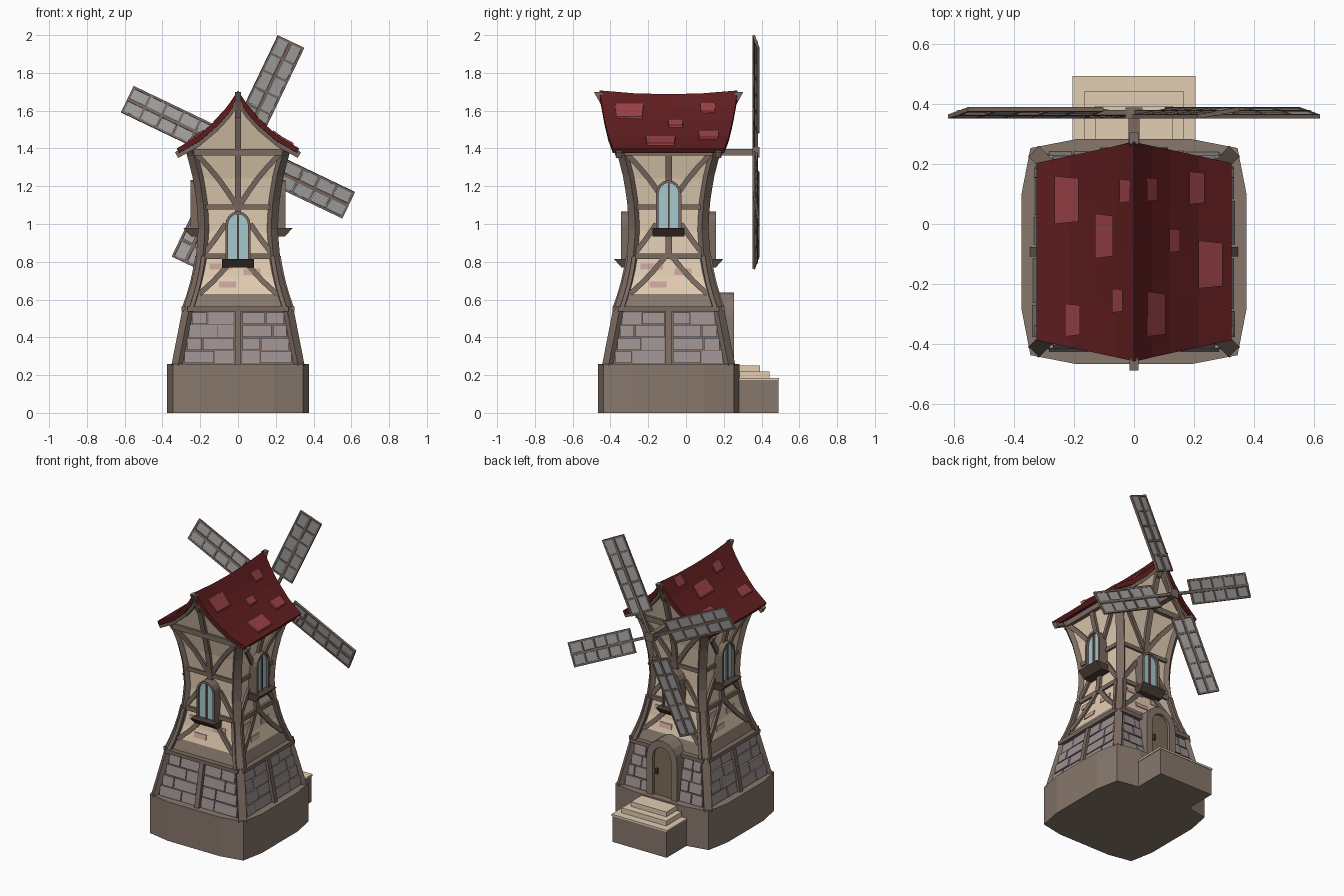
import bpy, bmesh, math, random
from mathutils import Vector, Matrix

if "Cube" in bpy.data.objects:
    bpy.data.objects.remove(bpy.data.objects["Cube"])

random.seed(4)
CY = -0.092                                   # tower axis in y
SIDES = [math.radians(d) for d in (-90, 0, 90, 180)]   # front, right, back, left

def material(name, r, g, b):
    m = bpy.data.materials.new(name)
    m.diffuse_color = (r, g, b, 1)
    m.use_nodes = True
    m.node_tree.nodes["Principled BSDF"].inputs["Base Color"].default_value = m.diffuse_color
    return m

WOOD = material("wood", .242, .184, .15)
TIMBER = material("timber", .2, .145, .118)
DARK = material("dark_wood", .08, .053, .042)
CREAM = material("plaster", .76, .61, .445)
RED = material("roof_red", .115, .012, .013)
PINK = material("tile_red", .3, .05, .06)
BRICKPINK = material("worn_brick", .6, .36, .33)
STONE = material("stone", .32, .275, .27)
GLASS = material("glass", .38, .58, .6)
SAIL = material("sail_grey", .36, .36, .36)
DOOR = material("door_wood", .2, .155, .1)

def finish(name, bm, mat):
    bmesh.ops.recalc_face_normals(bm, faces=bm.faces[:])
    me = bpy.data.meshes.new(name)
    bm.to_mesh(me)
    bm.free()
    me.materials.append(mat)
    ob = bpy.data.objects.new(name, me)
    bpy.context.collection.objects.link(ob)
    return ob

def interp(table, x):
    for (a, va), (b, vb) in zip(table, table[1:]):
        if x <= b:
            return va + (vb - va) * (x - a) / (b - a)
    return table[-1][1]

WALL = [(.26, .325), (.55, .268), (.63, .24), (.72, .215), (.83, .196), (.96, .185),
        (1.09, .19), (1.24, .212), (1.38, .248), (1.70, .34)]

def half(z):
    return interp(WALL, z)

def at(a, u, z, dist):
    """Point facing angle a: u sideways, dist outward from the tower axis."""
    return Vector((math.cos(a) * dist - math.sin(a) * u,
                   CY + math.sin(a) * dist + math.cos(a) * u, z))

def loft(bm, rings):
    """Join rings of points with quads and cap both ends."""
    vs = [[bm.verts.new(p) for p in r] for r in rings]
    n = len(vs[0])
    for r, s in zip(vs, vs[1:]):
        for i in range(n):
            bm.faces.new((r[i], r[(i + 1) % n], s[(i + 1) % n], s[i]))
    bm.faces.new(vs[0])
    bm.faces.new(vs[-1])

def box(bm, c, s, m=Matrix()):
    q = [(-1, -1), (1, -1), (1, 1), (-1, 1)]
    loft(bm, [[m @ Vector((c[0] + x * s[0] / 2, c[1] + y * s[1] / 2, c[2] + z * s[2] / 2))
               for x, y in q] for z in (-1, 1)])

def sweep(bm, pts, a, w, d, back=.02):
    """Sweep a w-wide bar along pts, lying on a surface facing angle a."""
    n = Vector((math.cos(a), math.sin(a), 0))
    rings = []
    for i, p in enumerate(pts):
        t = pts[min(i + 1, len(pts) - 1)] - pts[max(i - 1, 0)]
        s = t.cross(n).normalized() * w / 2
        rings.append([p - s - n * back, p + s - n * back, p + s + n * d, p - s + n * d])
    loft(bm, rings)

def timber(bm, a, p, q, w=.028, d=.014, k=1):
    """Bar on the curved wall; ends are (fraction of half width, height)."""
    n = max(1, round(abs(q[1] - p[1]) / .07))
    pts = []
    for i in range(n + 1):
        f, z = p[0] + (q[0] - p[0]) * i / n, p[1] + (q[1] - p[1]) * i / n
        pts.append(at(a, f * half(z), z, half(z) * k))
    sweep(bm, pts, a, w, d)

def patch(bm, a, u0, u1, z0, z1, out):
    loft(bm, [[at(a, u, z, half(z) + o) for u, z in ((u0, z0), (u1, z0), (u1, z1), (u0, z1))]
              for o in (-.01, out)])

def arch(hw, z0, z1):
    """Outline of a round-topped opening, as (u, z) points."""
    zs = z1 - hw * 1.1
    top = [(hw * math.cos(t * math.pi / 8), zs + hw * 1.1 * math.sin(t * math.pi / 8)) for t in range(9)]
    return [(hw, z0)] + top + [(-hw, z0)]

# base plinth with slightly bulging sides
ring = [(.19, .375), (.345, .345), (.375, .19)]
ring += [(x, -y) for x, y in reversed(ring)]
ring += [(-x, y) for x, y in reversed(ring)]
bm = bmesh.new()
loft(bm, [[(x, CY + y, z) for x, y in ring] for z in (0, .26)])
finish("plinth", bm, WOOD)

# steps
bm = bmesh.new()
box(bm, (0, .34, .0875), (.4, .3, .175))
finish("step_block", bm, WOOD)
bm = bmesh.new()
for w, y, z0, z1 in ((.41, .493, .173, .185), (.33, .443, .18, .218), (.26, .393, .21, .25)):
    box(bm, (0, (y + .2) / 2, (z0 + z1) / 2), (w, y - .2, z1 - z0))
finish("steps", bm, CREAM)

# tower walls
def tower(name, z0, z1, mat):
    bm = bmesh.new()
    zs = [z0] + [z for z, _ in WALL if z0 < z < z1] + [z1]
    loft(bm, [[(x * half(z), CY + y * half(z), z) for x, y in ((-1, -1), (1, -1), (1, 1), (-1, 1))]
              for z in zs])
    finish(name, bm, mat)

tower("stone_core", .25, .55, TIMBER)
tower("skirt_band", .55, .63, WOOD)
tower("plaster_walls", .63, 1.38, CREAM)

# roof profile and gable infill
ROOF = [(0, 1.69), (.06, 1.605), (.12, 1.54), (.215, 1.46), (.325, 1.4)]
def roof_z(x):
    return interp(ROOF, abs(x))
bm = bmesh.new()
us = [-.25, -.215, -.12, -.06, 0, .06, .12, .215, .25]
outline = [(-.25, 1.38)] + [(u, roof_z(u) - .025) for u in us] + [(.25, 1.38)]
loft(bm, [[(u, CY + s * half(z), z) for u, z in outline] for s in (-1, 1)])
finish("gable_walls", bm, CREAM)

# stone blocks and worn bricks
bm, bp = bmesh.new(), bmesh.new()
for a in SIDES:
    for r in range(4):
        z0, z1 = .265 + r * .0685, .265 + r * .0685 + .062
        h = half(z1) - .025
        for s in (-1, 1):
            cut = random.uniform(.3, .7)
            ends = [.02, .02 + cut * (h - .02), h]
            if a == SIDES[2]:
                ends = [.115, .115 + cut * (h - .115), h]
            for u0, u1 in zip(ends, ends[1:]):
                patch(bm, a, s * (u0 + .003), s * (u1 - .003), z0, z1, random.uniform(.006, .014))
    for u0, u1, z0, z1 in ((-.15, -.03, .76, .79), (.03, .12, .73, .765), (-.1, -.01, .665, .695)):
        patch(bp, a, u0, u1, z0, z1, .005)
finish("stone_blocks", bm, STONE)
finish("worn_bricks", bp, BRICKPINK)

# timber frame
bm = bmesh.new()
for i, a in enumerate(SIDES):
    timber(bm, a + math.pi / 4, (0, .25), (0, 1.4), .05, .012, math.sqrt(2))
    for z, w, d in ((.55, .025, .03), (.83, .028, .014), (1.09, .025, .014), (1.38, .035, .02)):
        timber(bm, a, (-1, z), (1, z), w, d)
    timber(bm, a, (0, .83), (0, 1.66 if i % 2 == 0 else 1.39), .034, .018)
    if i != 2:
        timber(bm, a, (0, .26), (0, .55), .032, .022)
    for s in (-1, 1):
        timber(bm, a, (s * .08, .83), (s * .85, .63))
        timber(bm, a, (s * .93, .84), (s * .35, 1.0))
        timber(bm, a, (s * .05, 1.1), (s * .9, 1.37))
        timber(bm, a, (s * .93, .55), (s * .93, .83), .022, .03)
    if i % 2 == 0:
        # barge boards and ridge finial on the gable ends
        for s in (-1, 1):
            sweep(bm, [at(a, s * x, z - .035, half(z) + .012) for x, z in ROOF], a, .035, .012)
        sweep(bm, [at(a, 0, 1.56, .31), at(a, 0, 1.64, .345), at(a, 0, 1.7, .378)], a, .03, .018)
finish("timber_frame", bm, TIMBER)

# roof shell with sagging ridge and pointed gable overhang
xs = [-x for x, _ in reversed(ROOF)] + [x for x, _ in ROOF[1:]]
bm = bmesh.new()
grid = []
for x in xs:
    k = (roof_z(x) - 1.4) / .29
    overhang = .365 - .07 * abs(x) / .325
    grid.append([bm.verts.new((x, CY + v * overhang, roof_z(x) + .02 * k * (v * v - .15)))
                 for v in (-1, -.5, 0, .5, 1)])
for c, d in zip(grid, grid[1:]):
    for j in range(4):
        bm.faces.new((c[j], d[j], d[j + 1], c[j + 1]))
roof = finish("roof", bm, RED)
if roof.data.polygons[0].normal.z < 0:
    roof.data.flip_normals()
mod = roof.modifiers.new("thickness", "SOLIDIFY")
mod.thickness, mod.offset = .028, -1

# raised roof tiles
bm = bmesh.new()
for x, y, w, h in ((-.225, .08, .08, .16), (-.1, -.04, .06, .15), (-.03, .11, .035, .08),
                   (-.055, -.255, .035, .08), (-.205, -.32, .05, .11), (.06, .115, .035, .08),
                   (.21, .12, .05, .11), (.135, -.055, .035, .08), (.255, -.135, .08, .16),
                   (.075, -.3, .06, .15)):
    q = [(x - w / 2, y - h / 2), (x + w / 2, y - h * .45), (x + w / 2, y + h * .45), (x - w / 2, y + h / 2)]
    loft(bm, [[(u, v, roof_z(u) + o) for u, v in q] for o in (-.012, .012)])
finish("roof_tiles", bm, PINK)

# windows on all four sides
frame, glass, sill = bmesh.new(), bmesh.new(), bmesh.new()
for i, a in enumerate(SIDES):
    z0 = .815 if i % 2 == 0 else .98
    z1 = z0 + .245
    sweep(frame, [at(a, u, z, .225) for u, z in arch(.06, z0, z1)], a, .014, .027, .05)
    sweep(frame, [at(a, 0, z, .225) for z in (z0, z1)], a, .009, .02)
    loft(glass, [[at(a, u, z, d) for u, z in arch(.06, z0, z1)] for d in (.17, .236)])
    loft(sill, [[at(a, u, z, d) for d, z in ((.17, z0 - .045), (.25, z0 - .045), (.29, z0), (.17, z0))]
                for u in (-.085, .085)])
finish("window_frames", frame, TIMBER)
finish("window_glass", glass, GLASS)
finish("window_sills", sill, DARK)

# door
back = SIDES[2]
bm = bmesh.new()
sweep(bm, [at(back, u, z, .3) for u, z in arch(.09, .25, .615)], back, .045, .047, .1)
finish("door_frame", bm, WOOD)
bm = bmesh.new()
loft(bm, [[at(back, u, z, d) for u, z in arch(.08, .25, .605)] for d in (.2, .328)])
finish("door", bm, DOOR)
bm = bmesh.new()
box(bm, (.045, CY + .335, .42), (.014, .02, .035))
finish("door_handle", bm, DARK)

# sails: spar, rails, rungs and grey panels
wood, panel = bmesh.new(), bmesh.new()
for k in range(4):
    m = (Matrix.Translation((0, .37, 1.38)) @ Matrix.Rotation(-math.radians(64.4 + 90 * k), 4, 'Y')
         @ Matrix.Rotation(math.radians(9), 4, 'X'))
    box(wood, (.325, 0, 0), (.65, .018, .018), m)
    for s in (-1, 1):
        box(wood, (.4, 0, s * .072), (.5, .014, .012), m)
    for j in range(6):
        box(wood, (.156 + j * .0976, 0, 0), (.012, .014, .155), m)
    for j in range(5):
        for s in (-1, 1):
            g = random.uniform(.006, .016)
            box(panel, (.205 + j * .0976, random.uniform(-.003, .003), s * .0375),
                (.0976 - g, .006, .056), m)
box(wood, (0, .28, 1.38), (.036, .2, .036))
box(wood, (0, .37, 1.38), (.055, .036, .055), Matrix())
finish("sail_frames", wood, TIMBER)
finish("sail_panels", panel, SAIL)
